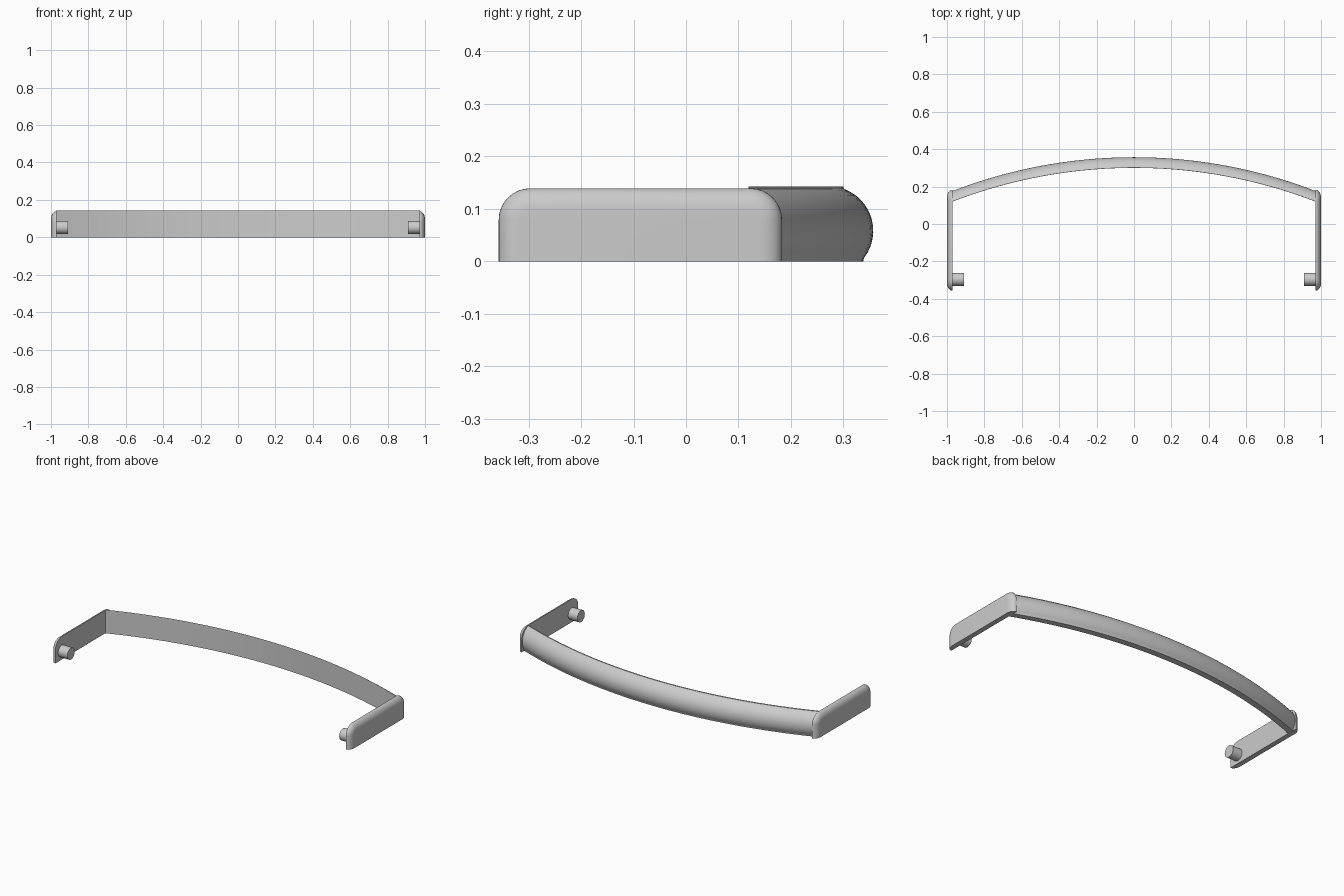
import bpy, bmesh, math

if "Cube" in bpy.data.objects:
    bpy.data.objects.remove(bpy.data.objects["Cube"])

grey = bpy.data.materials.new("plain grey")
grey.diffuse_color = (0.6, 0.6, 0.6, 1)
grey.use_nodes = True
grey.node_tree.nodes["Principled BSDF"].inputs["Base Color"].default_value = grey.diffuse_color


def loft(name, rings):
    """Skin a row of closed rings and cap both ends."""
    bm = bmesh.new()
    rows = [[bm.verts.new(p) for p in ring] for ring in rings]
    n = len(rows[0])
    for a, b in zip(rows, rows[1:]):
        for i in range(n):
            j = (i + 1) % n
            bm.faces.new((a[i], a[j], b[j], b[i]))
    bm.faces.new(rows[0])
    bm.faces.new(rows[-1])
    bmesh.ops.recalc_face_normals(bm, faces=bm.faces)
    mesh = bpy.data.meshes.new(name)
    bm.to_mesh(mesh)
    bm.free()
    obj = bpy.data.objects.new(name, mesh)
    bpy.context.collection.objects.link(obj)
    mesh.materials.append(grey)
    bpy.ops.object.select_all(action='DESELECT')
    obj.select_set(True)
    bpy.context.view_layer.objects.active = obj
    bpy.ops.object.shade_smooth_by_angle(angle=math.radians(35))
    return obj


# curved bar: flat inside and below, domed outside, swept along a wide arc
section = [(0, 0), (0.038, 0)]
for k in range(13):
    t = math.radians(-38 + k * 9)
    section.append((-0.028 + 0.085 * math.cos(t), 0.058 + 0.085 * math.sin(t)))
section = [p for p in section if p[0] >= 0 and p[1] >= 0.0] + [(0, 0.142)]
R = 2.70
half = math.asin(0.972 / R)
rings = []
for k in range(41):
    a = half * (k / 20 - 1)
    x, y = R * math.sin(a), 0.30 - R * (1 - math.cos(a))
    rings.append([(x, y + d, z) for d, z in section])
loft("curved_bar", rings)


def arm_outline(x, inset):
    """Upright outline of an arm with rounded top corners."""
    y0, y1, top, r = -0.357 + inset, 0.183 - inset, 0.139 - inset, 0.06 - inset
    pts = [(x, y0, 0), (x, y1, 0)]
    for cy, start in ((y1 - r, 0), (y0 + r, 90)):
        for k in range(9):
            t = math.radians(start + k * 11.25)
            pts.append((x, cy + r * math.cos(t), top - r + r * math.sin(t)))
    return pts


for side, label in ((-1, "left"), (1, "right")):
    # side arm, its outer rim rounded over
    rings = []
    for k in range(9):
        t = math.radians(k * 11.25)
        rings.append(arm_outline(side * (0.97 + 0.03 * math.sin(t)),
                                 0.042 * (1 - math.cos(t))))
    loft(label + "_arm", rings)

    # pivot peg pointing inward
    loft(label + "_peg", [
        [(side * x, -0.296 + 0.035 * math.cos(k * math.tau / 32),
          0.052 + 0.035 * math.sin(k * math.tau / 32)) for k in range(32)]
        for x in (0.908, 0.972)])
